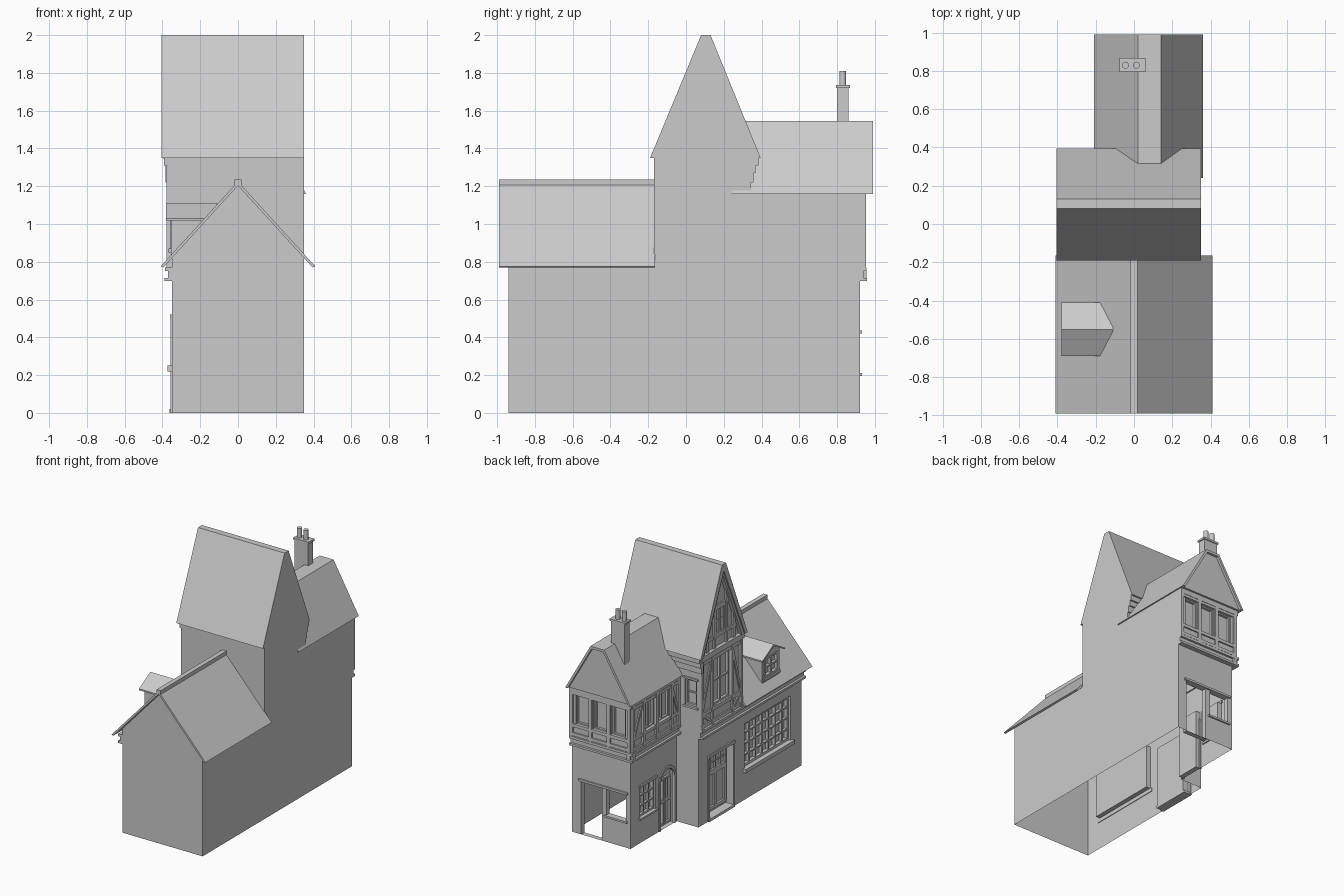
import bpy, bmesh, math

grey = bpy.data.materials.new("plain_grey")
grey.diffuse_color = (0.6, 0.6, 0.6, 1)


# ---------- helpers: pieces are (verts, faces) lists merged into one named object ----------
def make(name, pieces, closed=True):
    me = bpy.data.meshes.new(name)
    bm = bmesh.new()
    for verts, faces in pieces:
        vs = [bm.verts.new(v) for v in verts]
        for f in faces:
            bm.faces.new([vs[i] for i in f])
    if not closed:
        bmesh.ops.remove_doubles(bm, verts=bm.verts, dist=0.0001)
    bmesh.ops.recalc_face_normals(bm, faces=bm.faces)
    bm.to_mesh(me)
    bm.free()
    me.materials.append(grey)
    ob = bpy.data.objects.new(name, me)
    bpy.context.collection.objects.link(ob)
    return ob


# wall frames: a along the wall, b up, c outward
def W(x0):
    return lambda a, b, c: (x0 - c, a, b)


def N(y0):
    return lambda a, b, c: (a, y0 + c, b)


def prism(P, pts, c0, c1):
    n = len(pts)
    verts = [P(a, b, c) for c in (c0, c1) for a, b in pts]
    faces = [tuple(range(n)), tuple(range(2 * n - 1, n - 1, -1))]
    return verts, faces + [(i, (i + 1) % n, n + (i + 1) % n, n + i) for i in range(n)]


def box(P, a0, a1, b0, b1, c0, c1):
    return prism(P, [(a0, b0), (a1, b0), (a1, b1), (a0, b1)], c0, c1)


def bar(P, p, q, w, c0, c1):
    dx, dz = q[0] - p[0], q[1] - p[1]
    l = math.hypot(dx, dz)
    nx, nz = -dz / l * w / 2, dx / l * w / 2
    return prism(P, [(p[0] + nx, p[1] + nz), (q[0] + nx, q[1] + nz),
                     (q[0] - nx, q[1] - nz), (p[0] - nx, p[1] - nz)], c0, c1)


def poly(P, pts):
    return [P(a, b, 0) for a, b in pts], [tuple(range(len(pts)))]


def sheet(P, a0, a1, b0, b1, holes=()):
    """Flat wall with recessed openings; hole = (a0, a1, b0, b1, depth, has_pane)."""
    A = sorted({a0, a1} | {v for h in holes for v in h[:2]})
    B = sorted({b0, b1} | {v for h in holes for v in h[2:4]})
    out = []

    def quad(*pts):
        out.append(([P(*p) for p in pts], [(0, 1, 2, 3)]))
    for i in range(len(A) - 1):
        for j in range(len(B) - 1):
            ma, mb = (A[i] + A[i + 1]) / 2, (B[j] + B[j + 1]) / 2
            if not any(h[0] < ma < h[1] and h[2] < mb < h[3] for h in holes):
                quad((A[i], B[j], 0), (A[i + 1], B[j], 0), (A[i + 1], B[j + 1], 0), (A[i], B[j + 1], 0))
    for p, q, r, s, d, pane in holes:
        ring = [(p, r), (q, r), (q, s), (p, s)]
        for k in range(4):
            u, v = ring[k], ring[(k + 1) % 4]
            quad((*u, 0), (*v, 0), (*v, -d), (*u, -d))
        if pane:
            quad(*[(*u, -d) for u in ring])
    return out


def lattice(P, a0, a1, b0, b1, cols, rows, w, c0, c1, rim=0.014):
    out = [box(P, a0, a0 + rim, b0, b1, c0, c1), box(P, a1 - rim, a1, b0, b1, c0, c1),
           box(P, a0 + rim, a1 - rim, b0, b0 + rim, c0, c1), box(P, a0 + rim, a1 - rim, b1 - rim, b1, c0, c1)]
    for i in range(1, cols):
        m = a0 + (a1 - a0) * i / cols
        out.append(box(P, m - w / 2, m + w / 2, b0 + rim, b1 - rim, c0, c1 - 0.003))
    for j in range(1, rows):
        m = b0 + (b1 - b0) * j / rows
        out.append(box(P, a0 + rim, a1 - rim, m - w / 2, m + w / 2, c0, c1 - 0.005))
    return out


SW, TW, BW, BU = W(-0.35), W(-0.365), W(-0.16), W(-0.18)   # shop, tower, wing lower, wing upper
BN, BNU, TN = N(0.92), N(0.94), N(0.345)                  # wing back lower / upper, tower back

# ---------- walls (open underneath) ----------
make("side_wall", sheet(SW, -0.94, 0.345, 0, 0.77, [(-0.80, -0.23, 0.25, 0.60, 0.04, True),
                                                   (-0.08, 0.21, 0.02, 0.50, 0.06, True)]), False)
make("front_gable_wall", [poly(N(-0.94), [(-0.35, 0), (0.35, 0), (0.35, 0.82), (0, 1.21), (-0.35, 0.82)])])
make("blank_side_wall", [poly(W(0.35), [(-0.94, 0), (0.92, 0), (0.92, 0.74), (0.94, 0.78), (0.94, 1.17),
     (0.345, 1.17), (0.345, 1.35), (0.385, 1.35), (0.13, 1.99), (0.08, 1.99), (-0.187, 1.35),
     (-0.17, 1.35), (-0.17, 0.82), (-0.94, 0.82)])])
make("tower_front_wall", sheet(N(-0.17), -0.365, 0.35, 0.77, 1.36), False)
make("tower_side_wall", sheet(TW, -0.17, 0.345, 0.77, 1.35, [(-0.03, 0.19, 0.90, 1.27, 0.03, True)]), False)
make("tower_gable", [poly(TW, [(-0.17, 1.35), (0.36, 1.35), (0.105, 1.96)])])
make("tower_back_wall", sheet(TN, -0.35, -0.16, 0, 0.77)
     + sheet(TN, -0.365, -0.16, 0.77, 1.36, [(-0.335, -0.235, 0.94, 1.15, 0.025, True)])
     + sheet(TN, -0.16, 0.35, 1.1, 1.36), False)
make("wing_side_wall", sheet(BW, 0.345, 0.92, 0, 0.77, [(0.61, 0.80, 0.20, 0.44, 0.035, True),
                                                       (0.37, 0.56, 0, 0.47, 0.04, True)]), False)
make("wing_back_wall", sheet(BN, -0.16, 0.35, 0, 0.77, [(0.09, 0.27, 0, 0.42, 0.04, False),
                                                       (-0.12, 0.05, 0.21, 0.42, 0.04, False)]), False)
make("wing_upper_side", sheet(BU, 0.345, 0.94, 0.77, 1.17, [(0.46, 0.62, 0.88, 1.10, 0.03, True),
                                                           (0.64, 0.78, 0.88, 1.10, 0.03, True)]), False)
make("wing_upper_back", sheet(BNU, -0.18, 0.35, 0.77, 1.17, [(0.19, 0.30, 0.87, 1.10, 0.03, True),
     (0.03, 0.15, 0.87, 1.10, 0.03, True), (-0.13, -0.01, 0.87, 1.10, 0.03, True)]), False)
make("wing_gable", [poly(N(0.97), [(-0.2, 1.16), (0.35, 1.16), (0.14, 1.535), (0.02, 1.535)]),
                    poly(lambda a, b, c: (a, b, 1.16), [(-0.2, 0.93), (0.35, 0.93), (0.35, 0.97), (-0.2, 0.97)])])

# ---------- roofs ----------
Y0 = N(0)
X0 = lambda a, b, c: (c, a, b)
make("shop_roof", [prism(Y0, [(-0.41, 0.775), (0, 1.225), (0.41, 0.775), (0.395, 0.77), (0, 1.203),
                              (-0.395, 0.77)], -0.99, -0.165)])
make("shop_ridge", [box(Y0, -0.018, 0.018, 1.205, 1.235, -0.99, -0.165)])
make("tower_roof", [prism(X0, [(-0.19, 1.35), (0.08, 2.0), (0.13, 2.0), (0.395, 1.35), (0.365, 1.35),
                               (0.105, 1.945), (-0.16, 1.35)], -0.405, 0.35)])
make("wing_roof", [prism(Y0, [(-0.21, 1.16), (0.02, 1.545), (0.14, 1.545), (0.36, 1.16), (0.34, 1.16),
                              (0.13, 1.525), (0.03, 1.525), (-0.19, 1.16)], 0.24, 0.99)])

# ---------- chimney ----------
make("chimney_stack", [box(Y0, -0.067, 0.052, 1.2, 1.725, 0.80, 0.86),
                       box(Y0, -0.075, 0.06, 1.72, 1.735, 0.793, 0.867)])
for i, x in enumerate((-0.045, 0.012)):
    bpy.ops.mesh.primitive_cylinder_add(vertices=16, radius=0.018, depth=0.09, location=(x, 0.83, 1.765))
    pot = bpy.context.object
    pot.name = f"chimney_pot_{i + 1}"
    pot.data.materials.append(grey)
    bpy.ops.object.shade_smooth_by_angle()

# ---------- cornices: the same three-band moulding on each wall ----------
def cornice(P, a0, a1):
    return [box(P, a0, a1, 0.697, 0.714, -0.01, 0.038), box(P, a0, a1, 0.714, 0.75, -0.01, 0.02),
            box(P, a0, a1, 0.75, 0.77, -0.01, 0.036)]


make("side_cornice", cornice(SW, -0.94, 0.345))
make("wing_cornice", cornice(BW, 0.345, 0.955) + cornice(BN, -0.198, 0.35))
make("tower_eave_mouldings", [box(TN, -0.385, 0.35, z, 1.355, -0.01, d)
                              for z, d in ((1.31, 0.038), (1.27, 0.024), (1.22, 0.012))])
make("wing_eave_moulding", [box(BNU, -0.19, 0.35, 1.12, 1.16, -0.01, 0.014),
                            box(BU, 0.345, 0.95, 1.13, 1.165, -0.01, 0.014)])

# ---------- shop window and main door ----------
make("shop_window", lattice(SW, -0.80, -0.23, 0.25, 0.60, 7, 4, 0.012, -0.04, -0.015, 0.02)
     + [box(SW, -0.82, -0.21, 0.22, 0.25, -0.005, 0.024)])
door = lattice(SW, -0.07, 0.20, 0.34, 0.48, 4, 2, 0.01, -0.06, -0.045)
door += lattice(SW, -0.07, 0.20, 0.04, 0.34, 2, 1, 0.025, -0.06, -0.045, 0.025)
door += [box(SW, -0.10, -0.08, 0, 0.52, -0.01, 0.008), box(SW, 0.21, 0.23, 0, 0.52, -0.01, 0.008),
         box(SW, -0.10, 0.23, 0.50, 0.52, -0.01, 0.01), box(SW, -0.09, 0.22, 0, 0.02, -0.06, 0.012)]
make("main_door", door)

# ---------- wing ground floor: window, arched double door, open porch ----------
make("wing_window", lattice(BW, 0.61, 0.80, 0.20, 0.44, 3, 3, 0.01, -0.035, -0.012)
     + [box(BW, 0.595, 0.815, 0.185, 0.20, -0.01, 0.015), box(BW, 0.595, 0.815, 0.44, 0.46, -0.01, 0.01)])
arch = [(0.465 + 0.095 * math.cos(math.pi * k / 12), 0.375 + 0.095 * math.sin(math.pi * k / 12)) for k in range(13)]
trim = [bar(BW, arch[k], arch[k + 1], 0.02, -0.01, 0.008) for k in range(12)]
trim += [box(BW, a - 0.01, a + 0.01, 0, 0.375, -0.01, 0.008) for a in (0.37, 0.56)]
trim += [prism(BW, [(0.56, 0.47)] + arch[6::-1], -0.03, 0), prism(BW, [(0.37, 0.47)] + arch[12:5:-1], -0.03, 0)]
make("arch_surround", trim)
leaf = []
for a in (0.38, 0.467):
    leaf += lattice(BW, a, a + 0.083, 0.01, 0.20, 1, 1, 0.01, -0.04, -0.025)
    leaf += lattice(BW, a, a + 0.083, 0.20, 0.38, 2, 1, 0.01, -0.04, -0.025)
make("double_door", leaf)
make("porch_lintel", [box(BN, -0.14, 0.29, 0.42, 0.437, -0.01, 0.012),
                      box(BN, -0.135, 0.065, 0.195, 0.21, -0.01, 0.012)])

# ---------- wing upper timber framing ----------
t = 0.014
wing = [box(BU, a - 0.014, a + 0.014, 0.77, 1.13, -0.01, t) for a in (0.36, 0.445, 0.63, 0.795, 0.926)]
wing += [box(BU, 0.345, 0.94, z, z + 0.025, -0.01, t - 0.003) for z in (0.775, 0.855, 1.10)]
wing += [bar(BU, (0.91, 0.88), (0.81, 1.10), 0.02, -0.01, t - 0.005),
         bar(BU, (0.365, 0.88), (0.44, 1.10), 0.02, -0.01, t - 0.005)]
wing += [box(BNU, a - 0.014, a + 0.014, 0.77, 1.13, -0.01, t) for a in (-0.166, 0.01, 0.17, 0.336)]
wing += [box(BNU, -0.18, 0.35, z, z + 0.025, -0.01, t - 0.003) for z in (0.775, 0.845, 1.10)]
make("wing_timbers", wing)
sash = [p for a0, a1 in ((0.46, 0.62), (0.64, 0.78)) for p in lattice(BU, a0, a1, 0.88, 1.10, 2, 1, 0.01, -0.03, -0.012, 0.01)]
sash += [p for a0 in (0.19, 0.03, -0.13) for p in lattice(BNU, a0, a0 + 0.115, 0.87, 1.10, 1, 1, 0.01, -0.03, -0.012, 0.01)]
make("wing_upper_windows", sash)

# ---------- tower timber framing ----------
tower = [box(TW, a - 0.014, a + 0.014, 0.77, 1.31, -0.01, t) for a in (-0.155, -0.045, 0.205, 0.33)]
tower += [box(TW, -0.17, 0.345, z, z + 0.028, -0.01, t - 0.003) for z in (0.775, 0.87, 1.27)]
tower += [box(TW, -0.17, 0.36, 1.31, 1.355, -0.01, 0.027)]
tower += [bar(TW, p, q, 0.02, -0.01, t - 0.005) for p, q in (
    ((-0.15, 0.90), (-0.05, 1.27)), ((0.325, 0.90), (0.21, 1.27)),
    ((-0.145, 0.88), (-0.05, 0.79)), ((0.32, 0.88), (0.21, 0.79)))]
tower += [box(TW, a - 0.013, a + 0.013, 1.35, z, -0.01, t) for a, z in ((-0.06, 1.58), (0.03, 1.76), (0.18, 1.76), (0.27, 1.58))]
tower += [box(TW, -0.10, 0.31, 1.43, 1.455, -0.01, t - 0.003), box(TW, 0, 0.21, 1.66, 1.685, -0.01, t - 0.003)]
tower += [bar(TW, (s * -0.255 + 0.103, 1.35), (0.103, 1.95), 0.035, -0.01, 0.03) for s in (-1, 1)]
make("tower_timbers", tower)
make("tower_windows", lattice(TW, -0.03, 0.19, 0.90, 1.27, 2, 2, 0.012, -0.03, -0.01)
     + lattice(TW, 0.043, 0.167, 1.455, 1.66, 2, 2, 0.01, -0.005, 0.01)
     + lattice(TN, -0.335, -0.235, 0.94, 1.15, 1, 2, 0.01, -0.025, -0.008)
     + [box(TN, -0.35, -0.22, z, z + 0.015, -0.01, 0.01) for z in (0.925, 1.15)])

# ---------- dormer ----------
DW = W(-0.355)
make("dormer_walls", sheet(DW, -0.66, -0.44, 0.82, 1.035, [(-0.635, -0.465, 0.87, 1.02, 0.02, True)])
     + [poly(DW, [(-0.66, 1.035), (-0.44, 1.035), (-0.55, 1.10)])]
     + [poly(N(y), [(-0.355, 0.82), (-0.17, 1.035), (-0.355, 1.035)]) for y in (-0.66, -0.44)], False)
make("dormer_window", lattice(DW, -0.635, -0.465, 0.87, 1.02, 2, 2, 0.012, -0.02, 0.004)
     + [box(DW, -0.65, -0.45, 0.85, 0.87, -0.01, 0.012)])
make("dormer_roof", [prism(X0, [(-0.69, 1.03), (-0.55, 1.11), (-0.41, 1.03), (-0.41, 1.018), (-0.55, 1.095),
                                (-0.69, 1.018)], -0.38, -0.11)])
